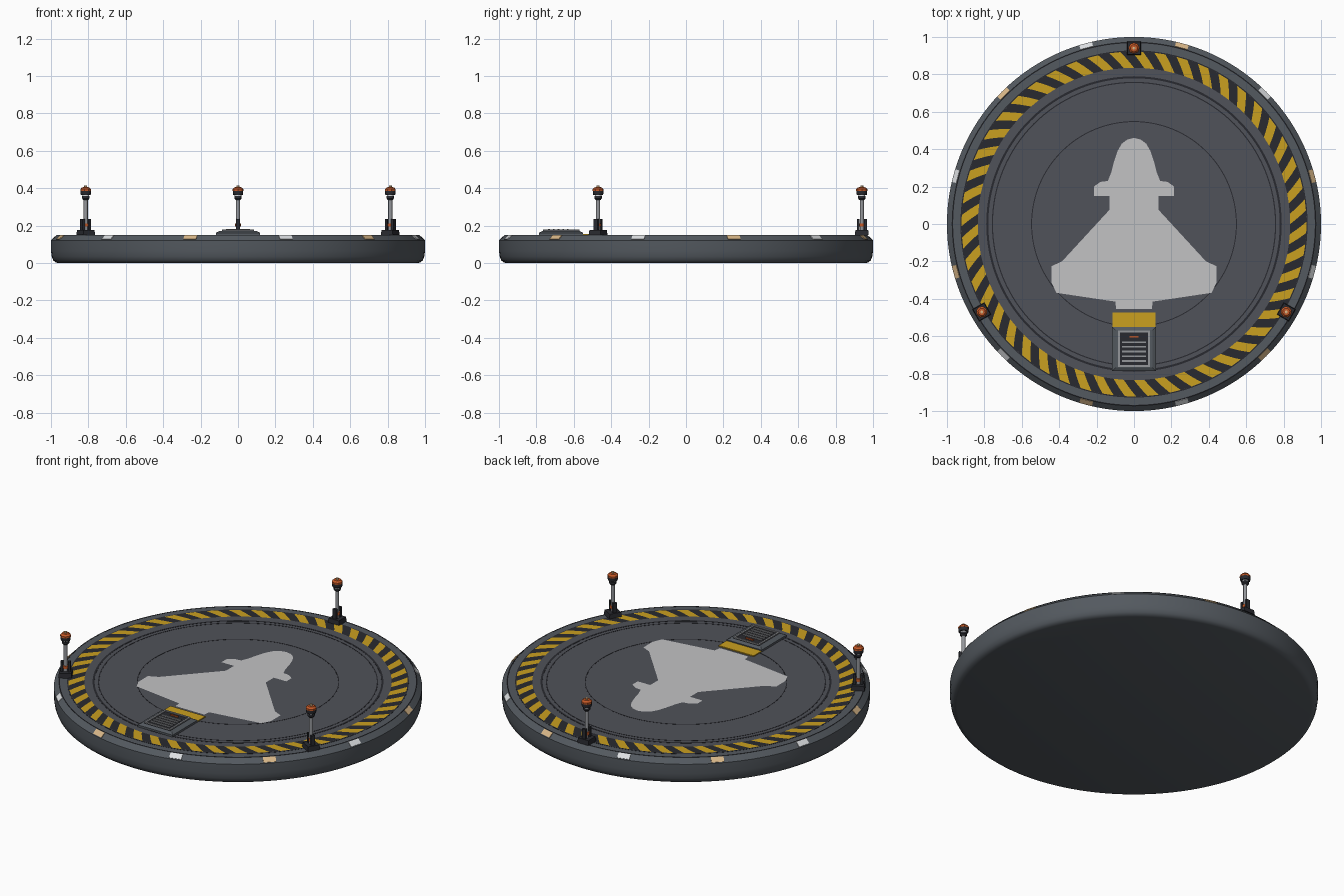
import bpy, bmesh, math
from mathutils import Matrix, Vector

cube = bpy.data.objects.get("Cube")
if cube:
    bpy.data.objects.remove(cube, do_unlink=True)


def material(name, r, g, b):
    m = bpy.data.materials.new(name)
    m.use_nodes = True
    m.diffuse_color = (r, g, b, 1)
    m.node_tree.nodes["Principled BSDF"].inputs["Base Color"].default_value = (r, g, b, 1)
    return m


RIM = material("rim grey", .087, .1, .115)
DECK = material("deck grey", .08, .084, .1)
DARK = material("charcoal", .022, .023, .029)
YELLOW = material("hazard yellow", .59, .35, .014)
PALE = material("pale paint", .54, .54, .55)
METAL = material("steel", .3, .31, .33)
ORANGE = material("beacon orange", .56, .1, .02)
WARM = material("warm lamp", .7, .48, .25)
WHITE = material("white lamp", .72, .74, .76)
TOP = .15


def finish(name, bm, mats, matrix=Matrix(), smooth=False):
    mesh = bpy.data.meshes.new(name)
    bm.to_mesh(mesh)
    bm.free()
    for m in mats:
        mesh.materials.append(m)
    obj = bpy.data.objects.new(name, mesh)
    bpy.context.collection.objects.link(obj)
    obj.matrix_world = matrix
    if smooth:
        bpy.ops.object.select_all(action='DESELECT')
        obj.select_set(True)
        bpy.context.view_layer.objects.active = obj
        bpy.ops.object.shade_smooth_by_angle(angle=math.radians(30))
    return obj


def lathe(name, profile, mats, steps=24, matrix=Matrix(), rule=None):
    bm = bmesh.new()
    verts = [bm.verts.new((r, 0, z)) for r, z in profile]
    edges = [bm.edges.new(pair) for pair in zip(verts, verts[1:])]
    bmesh.ops.spin(bm, geom=verts + edges, cent=(0, 0, 0), axis=(0, 0, 1),
                   angle=math.tau, steps=steps)
    bmesh.ops.remove_doubles(bm, verts=bm.verts, dist=1e-5)
    bmesh.ops.recalc_face_normals(bm, faces=bm.faces)
    if rule:
        for f in bm.faces:
            f.material_index = rule(f)
    return finish(name, bm, mats, matrix, True)


def box(name, size, loc, mat, matrix=Matrix(), taper=0):
    bm = bmesh.new()
    bmesh.ops.create_cube(bm, size=1)
    for v in bm.verts:
        inset = taper if v.co.z > 0 else 0
        v.co = Vector((v.co.x * (size[0] - 2 * inset), v.co.y * (size[1] - 2 * inset),
                       v.co.z * size[2])) + Vector(loc)
    return finish(name, bm, [mat], matrix)


def around(degrees, radius, z):
    """Frame with local x pointing outward from the pad centre."""
    return Matrix.Rotation(math.radians(degrees), 4, 'Z') @ Matrix.Translation((radius, 0, z))


# Round platform with rounded underside and chamfered rim
lathe("platform",
      [(0, 0), (.962, 0), (.977, .005), (.988, .015), (.996, .035), (1, .065),
       (1, .122), (.97, TOP), (.925, TOP), (0, TOP)],
      [RIM, DECK], 128,
      rule=lambda f: int(f.normal.z > .9 and all(v.co.xy.length < .93 for v in f.verts)
                         and f.calc_center_median().z > .1))

# Seam rings on the deck
for name, radius, width in (("rim_seam", .967, .005), ("stripe_seam", .922, .006),
                            ("wide_seam", .779, .011), ("middle_seam", .754, .006),
                            ("inner_seam", .545, .005)):
    a, b, h = radius, radius + width, TOP + .001
    lathe(name, [(a, TOP), (a, h), (b, h), (b, TOP)], [DARK], 128)

# Slanted hazard stripes
bm = bmesh.new()
COUNT, BANDS = 96, 4
grid = []
for i in range(COUNT):
    row = []
    for j in range(BANDS + 1):
        t = j / BANDS
        a = math.tau * i / COUNT + math.radians(4.5) * t
        r = .835 + .087 * t
        row.append(bm.verts.new((r * math.cos(a), r * math.sin(a), TOP + .002)))
    grid.append(row)
for i in range(COUNT):
    here, after = grid[i], grid[(i + 1) % COUNT]
    for j in range(BANDS):
        f = bm.faces.new((here[j], here[j + 1], after[j + 1], after[j]))
        f.material_index = i % 2
finish("hazard_stripes", bm, [YELLOW, DARK])

# Painted spacecraft silhouette, mirrored from a half outline
half = [(0, .46), (.035, .452), (.065, .43), (.088, .39), (.105, .34), (.122, .275),
        (.14, .23), (.18, .225), (.215, .2), (.215, .15), (.132, .15), (.132, .075),
        (.385, -.2), (.44, -.225), (.44, -.315), (.415, -.368), (.1, -.415), (.095, -.455)]
outline = half + [(-x, y) for x, y in reversed(half[1:])]
bm = bmesh.new()
face = bm.faces.new([bm.verts.new((x, y, TOP + .003)) for x, y in outline])
if face.normal.z <= 0:
    face.normal_update()
    if face.normal.z < 0:
        face.normal_flip()
bmesh.ops.triangulate(bm, faces=[face])
finish("spacecraft_marking", bm, [PALE])

# Yellow threshold plate and service vent
box("threshold_plate", (.232, .075, .006), (0, -.512, TOP + .003), YELLOW)
box("vent_base", (.234, .237, .012), (0, -.668, TOP + .006), RIM)
box("vent_housing", (.234, .237, .009), (0, -.668, TOP + .0165), RIM, taper=.018)
box("vent_well", (.17, .195, .003), (0, -.667, TOP + .0225), DARK)
for side in (-1, 1):
    box("vent_frame_side", (.01, .195, .008), (side * .08, -.667, TOP + .025), METAL)
    box("vent_frame_end", (.17, .01, .008), (0, -.667 + side * .0925, TOP + .025), METAL)
for i in range(5):
    box("vent_slat", (.13, .009, .008), (0, -.632 - .025 * i, TOP + .027), METAL)
box("vent_indicator", (.05, .008, .007), (0, -.602, TOP + .027), ORANGE)

# Alternating lamps set in the chamfered rim
for i in range(12):
    tilt = Matrix.Rotation(math.radians(43), 4, 'Y')
    box("rim_lamp", (.032, .07, .006), (0, 0, 0), WHITE if i % 2 else WARM,
        around(15 + 30 * i, .985, .1365) @ tilt)

# Three beacon posts
for angle in (90, 210, 330):
    frame = around(angle, .94, TOP)
    box("beacon_foot", (.074, .074, .028), (0, 0, .014), DARK, frame, taper=.003)
    for side in (-1, 1):
        box("beacon_bracket", (.014, .024, .06), (side * .02, 0, .056), DARK, frame)
    lathe("beacon_pole", [(0, .02), (.011, .02), (.011, .21), (0, .21)], [METAL], 16, frame)
    lathe("beacon_band", [(.01, .045), (.015, .045), (.015, .062), (.01, .062)],
          [ORANGE], 16, frame)
    lathe("beacon_collar", [(0, .188), (.014, .188), (.02, .196), (.02, .208), (0, .208)],
          [DARK], 16, frame)
    lathe("beacon_lens", [(0, .206), (.018, .206), (.018, .216), (0, .216)],
          [WHITE], 16, frame)
    lathe("beacon_lamp_body", [(0, .214), (.026, .214), (.028, .22), (.028, .236), (0, .236)],
          [DARK], 16, frame)
    lathe("beacon_cap", [(0, .235), (.03, .235), (.03, .245), (.02, .255), (0, .257)],
          [ORANGE], 8, frame)
    lathe("beacon_knob", [(0, .255), (.008, .255), (.008, .264), (0, .266)],
          [WARM], 12, frame)
